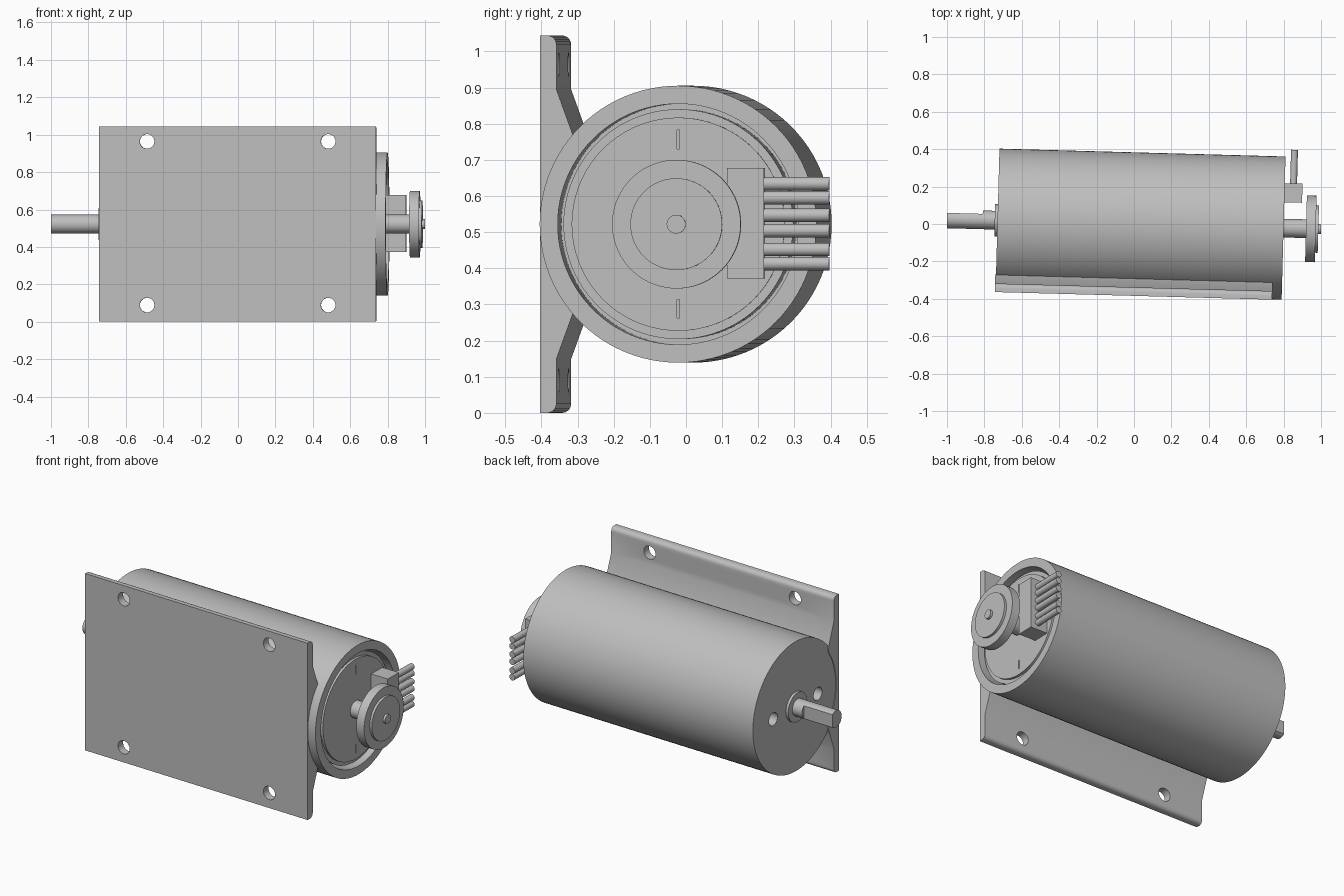
import bpy
import bmesh
from math import radians, sin, cos, pi
from mathutils import Matrix, Vector

old = bpy.data.objects.get("Cube")
if old:
    bpy.data.objects.remove(old, do_unlink=True)

# One plain grey for everything
GREY = (0.52, 0.52, 0.52, 1.0)
grey = bpy.data.materials.new("plain_grey")
grey.use_nodes = True
grey.diffuse_color = GREY
next(n for n in grey.node_tree.nodes
     if n.type == "BSDF_PRINCIPLED").inputs["Base Color"].default_value = GREY

# Parts are built around the motor axis (local x), then set in place
HALF = 0.522
PLACE = Matrix.Translation((0, 0, HALF)) @ Matrix.Rotation(radians(-1.57), 4, "Z")


def finish(name, bm):
    bmesh.ops.remove_doubles(bm, verts=bm.verts, dist=1e-5)
    bmesh.ops.recalc_face_normals(bm, faces=bm.faces)
    mesh = bpy.data.meshes.new(name)
    bm.to_mesh(mesh)
    bm.free()
    mesh.materials.append(grey)
    obj = bpy.data.objects.new(name, mesh)
    bpy.context.collection.objects.link(obj)
    obj.matrix_world = PLACE
    return obj


def lathe(name, profile, steps=72):
    """Revolve (x, radius) points around the motor axis."""
    bm = bmesh.new()
    verts = [bm.verts.new((x, 0, r)) for x, r in profile]
    edges = [bm.edges.new(pair) for pair in zip(verts, verts[1:])]
    bmesh.ops.spin(bm, geom=verts + edges, cent=(0, 0, 0), axis=(1, 0, 0),
                   angle=2 * pi, steps=steps, use_merge=False)
    return finish(name, bm)


def prism(name, outline, x0, x1):
    """Extrude a (y, z) outline along x."""
    bm = bmesh.new()
    face = bm.faces.new([bm.verts.new((x0, y, z)) for y, z in outline])
    new = bmesh.ops.extrude_face_region(bm, geom=[face])["geom"]
    bmesh.ops.translate(bm, vec=(x1 - x0, 0, 0),
                        verts=[v for v in new if isinstance(v, bmesh.types.BMVert)])
    return finish(name, bm)


def box(name, x, y, z):
    return prism(name, [(y[0], z[0]), (y[1], z[0]), (y[1], z[1]), (y[0], z[1])], *x)


def rod(name, centre, axis, radius, depth, segments=32):
    bm = bmesh.new()
    turn = Vector((0, 0, 1)).rotation_difference(Vector(axis)).to_matrix().to_4x4()
    bmesh.ops.create_cone(bm, cap_ends=True, segments=segments, radius1=radius,
                          radius2=radius, depth=depth,
                          matrix=Matrix.Translation(centre) @ turn)
    return finish(name, bm)


def cut(obj, cutters):
    for c in cutters:
        c.hide_render = True
        mod = obj.modifiers.new("cut", "BOOLEAN")
        mod.operation, mod.solver, mod.object = "DIFFERENCE", "EXACT", c
    bpy.context.view_layer.update()
    graph = bpy.context.evaluated_depsgraph_get()
    mesh = bpy.data.meshes.new_from_object(obj.evaluated_get(graph))
    obj.modifiers.clear()
    obj.data = mesh
    for c in cutters:
        bpy.data.objects.remove(c, do_unlink=True)


parts = []

# Motor housing: closed at the shaft end, deep groove inside the rim
housing = lathe("motor_housing", [
    (-0.73, 0), (-0.73, 0.383), (0.80, 0.383), (0.80, 0.333),
    (0.45, 0.333), (0.45, 0.318), (0.77, 0.318), (0.77, 0)], 96)
cut(housing, [rod("hole_cutter", (-0.73, y, 0), (1, 0, 0), 0.038, 0.16)
              for y in (-0.2, 0.2)])
parts.append(housing)

# Circuit board with two thin slots
board = lathe("rear_board", [(0.765, 0), (0.765, 0.295), (0.785, 0.295), (0.785, 0)])
cut(board, [box("slot_cutter", (0.775, 0.81), (-0.004, 0.004), sorted((s * 0.208, s * 0.26)))
            for s in (-1, 1)])
parts.append(board)

# Mounting plate: flat front, sloped shoulders, rounded back tips
tip = [(-0.384, HALF)]
for i in range(6):
    a = radians(90 - 18 * i)
    tip.append((-0.363 + 0.025 * cos(a), HALF - 0.025 + 0.025 * sin(a)))
tip += [(-0.338, 0.373), (-0.288, 0.235)]
arc = [(-0.36 * cos(radians(a)), 0.36 * sin(radians(a))) for a in range(35, -36, -5)]
outline = tip + arc + [(y, -z) for y, z in reversed(tip)]
plate = prism("mounting_plate", outline, -0.734, 0.749)
cut(plate, [rod("hole_cutter", (x, -0.36, z), (0, 1, 0), 0.039, 0.3)
            for x in (-0.476, 0.493) for z in (-0.433, 0.442)])
parts.append(plate)

# Output shaft with boss and flat on its back side
parts.append(lathe("shaft_boss", [(-0.72, 0), (-0.72, 0.086), (-0.745, 0.086), (-0.745, 0)]))
shaft = rod("output_shaft", (-0.85, 0, 0), (1, 0, 0), 0.05, 0.3, 48)
cut(shaft, [box("flat_cutter", (-1.1, -0.81), (0.032, 0.1), (-0.1, 0.1))])
parts.append(shaft)

# Encoder wheel on the rear shaft
parts.append(lathe("encoder_wheel", [
    (0.76, 0), (0.76, 0.05), (0.92, 0.05), (0.92, 0.178), (0.972, 0.178),
    (0.972, 0.127), (0.986, 0.127), (0.986, 0.026), (1.0, 0.026), (1.0, 0)]))

# Connector block and its six wires
parts.append(box("connector_block", (0.78, 0.895), (0.138, 0.24), (-0.15, 0.156)))
for z in (0.634, 0.595, 0.547, 0.504, 0.452, 0.413):
    parts.append(rod("connector_wire", (0.847, 0.325, z - HALF), (0, 1, 0), 0.0185, 0.19, 24))

# Smooth curved walls, keep edges sharp
for obj in parts:
    obj.data.polygons.foreach_set("use_smooth", [True] * len(obj.data.polygons))
    obj.data.set_sharp_from_angle(angle=radians(25))
